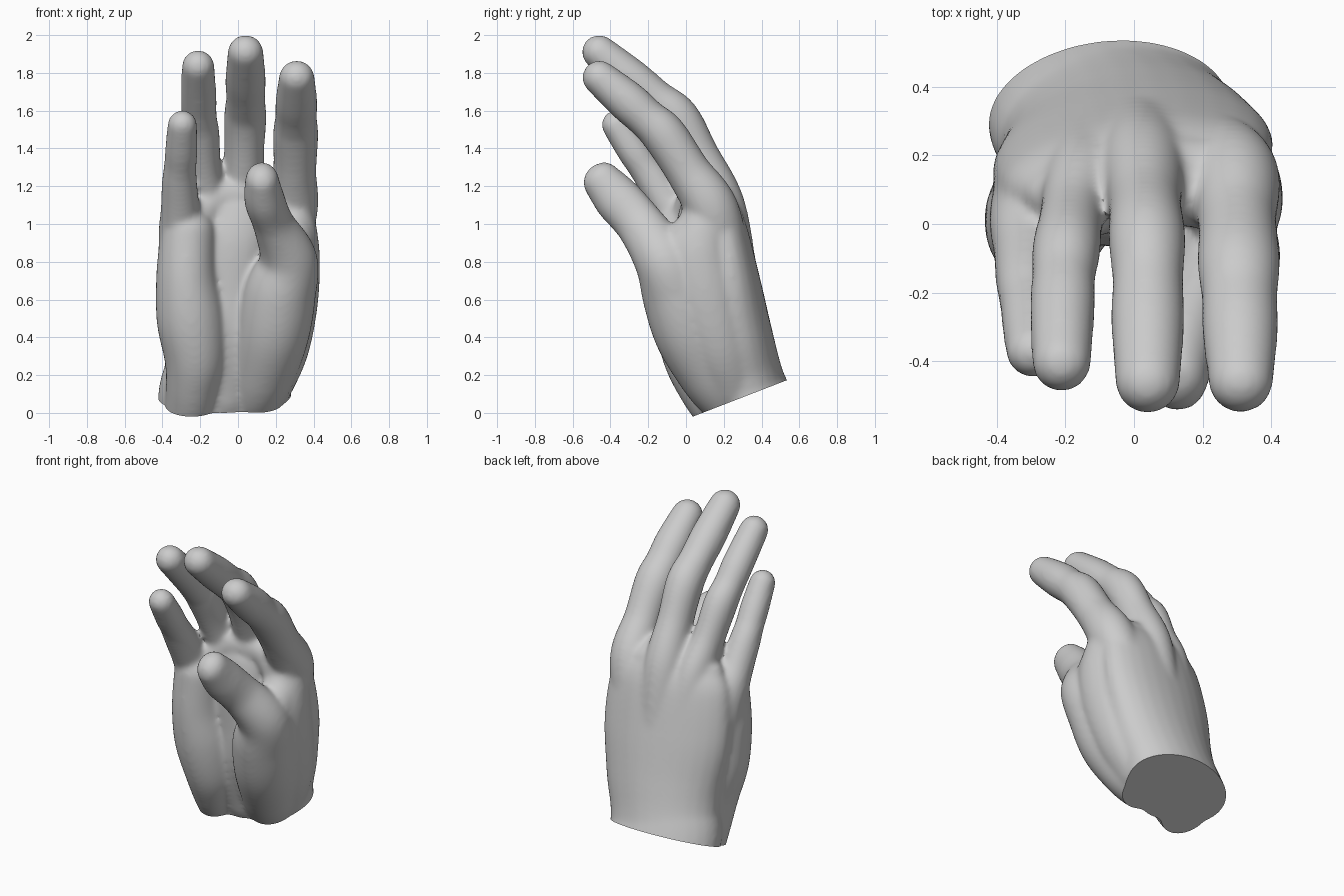
import bpy, bmesh, math
from mathutils import Vector

skin = bpy.data.materials.new("plain grey")
skin.diffuse_color = (0.6, 0.6, 0.6, 1)
SIDES = 28
GROW = .007  # makes up for shrinking when softened


def spline(pts, t):
    """Smooth value along control points of (x, y, z, half width, half depth)."""
    i = min(int(t), len(pts) - 2)
    u = t - i
    a, b, c, d = (pts[max(0, min(len(pts) - 1, i + k))] for k in (-1, 0, 1, 2))
    return [0.5 * (2 * q + (r - p) * u + (2 * p - 5 * q + 4 * r - s) * u * u
            + (3 * q - p - 3 * r + s) * u ** 3) for p, q, r, s in zip(a, b, c, d)]


def limb(bm, pts, yaw=0):
    """Closed tube with oval sections and round ends."""
    pts = [(x, y, z, w + GROW, d + GROW) for x, y, z, w, d in pts]
    n = (len(pts) - 1) * 7
    rows = [spline(pts, i * (len(pts) - 1) / n) for i in range(n + 1)]
    cen = [Vector(r[:3]) for r in rows]
    tan = [(cen[min(i + 1, n)] - cen[max(i - 1, 0)]).normalized() for i in range(n + 1)]
    sections = []
    caps = [math.radians(a) for a in (85, 70, 52, 35, 17)]
    for a in caps:
        sections.append((cen[0] - tan[0] * math.sin(a) * min(rows[0][3:]), tan[0], rows[0], math.cos(a)))
    for c, t, r in zip(cen, tan, rows):
        sections.append((c, t, r, 1))
    for a in reversed(caps):
        sections.append((cen[-1] + tan[-1] * math.sin(a) * min(rows[-1][3:]), tan[-1], rows[-1], math.cos(a)))
    across = Vector((math.cos(yaw), math.sin(yaw), 0))
    rings = []
    for c, t, r, s in sections:
        side = across - t * t.dot(across)
        side = side.normalized() if side.length > .4 else (Vector((0, 0, 1)) - t * t.z).normalized()
        deep = t.cross(side)
        rings.append([bm.verts.new(c + side * math.cos(q) * r[3] * s + deep * math.sin(q) * r[4] * s)
                      for q in (2 * math.pi * k / SIDES for k in range(SIDES))])
    for lo, hi in zip(rings, rings[1:]):
        for k in range(SIDES):
            j = (k + 1) % SIDES
            bm.faces.new((lo[k], lo[j], hi[j], hi[k]))
    bm.faces.new(rings[0][::-1])
    bm.faces.new(rings[-1])


bm = bmesh.new()
# wrist and palm slab, little finger side turned forward
limb(bm, [(-.07, .42, -.15, .345, .225), (-.07, .315, .08, .35, .23), (-.045, .275, .22, .34, .22),
          (-.015, .235, .42, .37, .21), (-.005, .195, .7, .405, .183), (.005, .155, .98, .385, .15),
          (.01, .125, 1.1, .33, .12)], math.radians(8))
# heel of the palm on the little finger side
limb(bm, [(-.25, .19, .03, .13, .15), (-.235, .12, .15, .14, .16), (-.225, .065, .3, .16, .18),
          (-.25, .025, .5, .175, .19), (-.272, .0, .72, .155, .18), (-.265, -.02, .95, .14, .15)])
# hollow of the palm
limb(bm, [(-.06, .23, .1, .15, .17), (-.05, .14, .4, .16, .17), (-.045, .1, .65, .18, .15),
          (-.04, .06, .9, .2, .12), (-.03, .07, 1.06, .2, .1)])
# thumb with its muscle
limb(bm, [(.10, .20, .12, .15, .16), (.135, .13, .22, .165, .17), (.185, .03, .42, .185, .19),
          (.22, -.04, .62, .185, .185), (.265, -.12, .81, .15, .15), (.188, -.245, 1.0, .102, .122),
          (.14, -.36, 1.13, .1, .12), (.127, -.447, 1.232, .083, .098)])
# side of the hand and web between thumb and index finger
limb(bm, [(.13, .25, .15, .15, .16), (.215, .18, .35, .155, .17), (.268, .11, .6, .15, .18),
          (.295, .07, .83, .132, .165), (.288, .1, 1.0, .118, .135)])
limb(bm, [(.25, -.02, .65, .14, .14), (.285, -.01, .86, .115, .115), (.28, .05, .98, .105, .1)])
# pad and webs below the fingers
limb(bm, [(-.26, .0, 1.0, .1, .1), (-.17, .05, 1.09, .1, .1), (-.08, .08, 1.15, .1, .1),
          (.13, .1, 1.14, .1, .1), (.25, .08, 1.05, .1, .1)])
# index finger
limb(bm, [(.2, .22, .75, .12, .12), (.285, .14, 1.07, .13, .135), (.3, .01, 1.28, .108, .112),
          (.305, -.115, 1.47, .114, .112), (.307, -.21, 1.56, .104, .1), (.309, -.31, 1.65, .104, .102),
          (.311, -.458, 1.775, .088, .085)])
# middle finger
limb(bm, [(.02, .25, .75, .12, .12), (.025, .175, 1.1, .12, .13), (.032, .06, 1.36, .1, .11),
          (.038, -.045, 1.56, .106, .11), (.04, -.16, 1.66, .097, .098), (.04, -.29, 1.77, .1, .098),
          (.04, -.46, 1.91, .088, .085)])
# ring finger
limb(bm, [(-.12, .22, .75, .12, .12), (-.15, .125, 1.06, .11, .125), (-.18, .025, 1.27, .087, .1),
          (-.197, -.075, 1.47, .093, .1), (-.205, -.155, 1.57, .086, .088), (-.208, -.24, 1.67, .088, .088),
          (-.211, -.402, 1.835, .08, .08)])
# little finger
limb(bm, [(-.27, .1, .65, .13, .13), (-.3, .015, .92, .115, .125), (-.306, -.08, 1.08, .097, .1),
          (-.31, -.17, 1.23, .086, .088), (-.306, -.225, 1.31, .079, .08), (-.3, -.28, 1.39, .08, .08),
          (-.295, -.37, 1.525, .072, .071)])
# knuckles on the back of the hand
for x, y, z in ((.27, .185, 1.1), (.02, .22, 1.13), (-.15, .175, 1.06), (-.29, .08, .96)):
    limb(bm, [(x, y + .02, z - .06, .075, .065), (x, y - .01, z + .03, .075, .065)])

mesh = bpy.data.meshes.new("hand")
bm.to_mesh(mesh)
bm.free()
hand = bpy.data.objects.new("hand", mesh)
bpy.context.collection.objects.link(hand)
bpy.context.view_layer.objects.active = hand
hand.select_set(True)

# fuse the parts into one soft skin
remesh = hand.modifiers.new("fuse", 'REMESH')
remesh.mode = 'VOXEL'
remesh.voxel_size = .013
soft = hand.modifiers.new("soften", 'SMOOTH')
soft.factor = .5
soft.iterations = 20
for name in ("fuse", "soften"):
    bpy.ops.object.modifier_apply(modifier=name)

# flat slanted cut through the wrist
bm = bmesh.new()
bm.from_mesh(mesh)
cut = bmesh.ops.bisect_plane(bm, geom=bm.verts[:] + bm.edges[:] + bm.faces[:], dist=1e-5,
                             plane_co=(0, .1, .005), plane_no=(0, .36, -.93), clear_outer=True)
rim = [e for e in cut["geom_cut"] if isinstance(e, bmesh.types.BMEdge)]
bmesh.ops.edgeloop_fill(bm, edges=rim)
bmesh.ops.recalc_face_normals(bm, faces=bm.faces[:])
bm.to_mesh(mesh)
bm.free()
mesh.materials.clear()
mesh.materials.append(skin)
bpy.ops.object.shade_smooth_by_angle(angle=math.radians(40))
